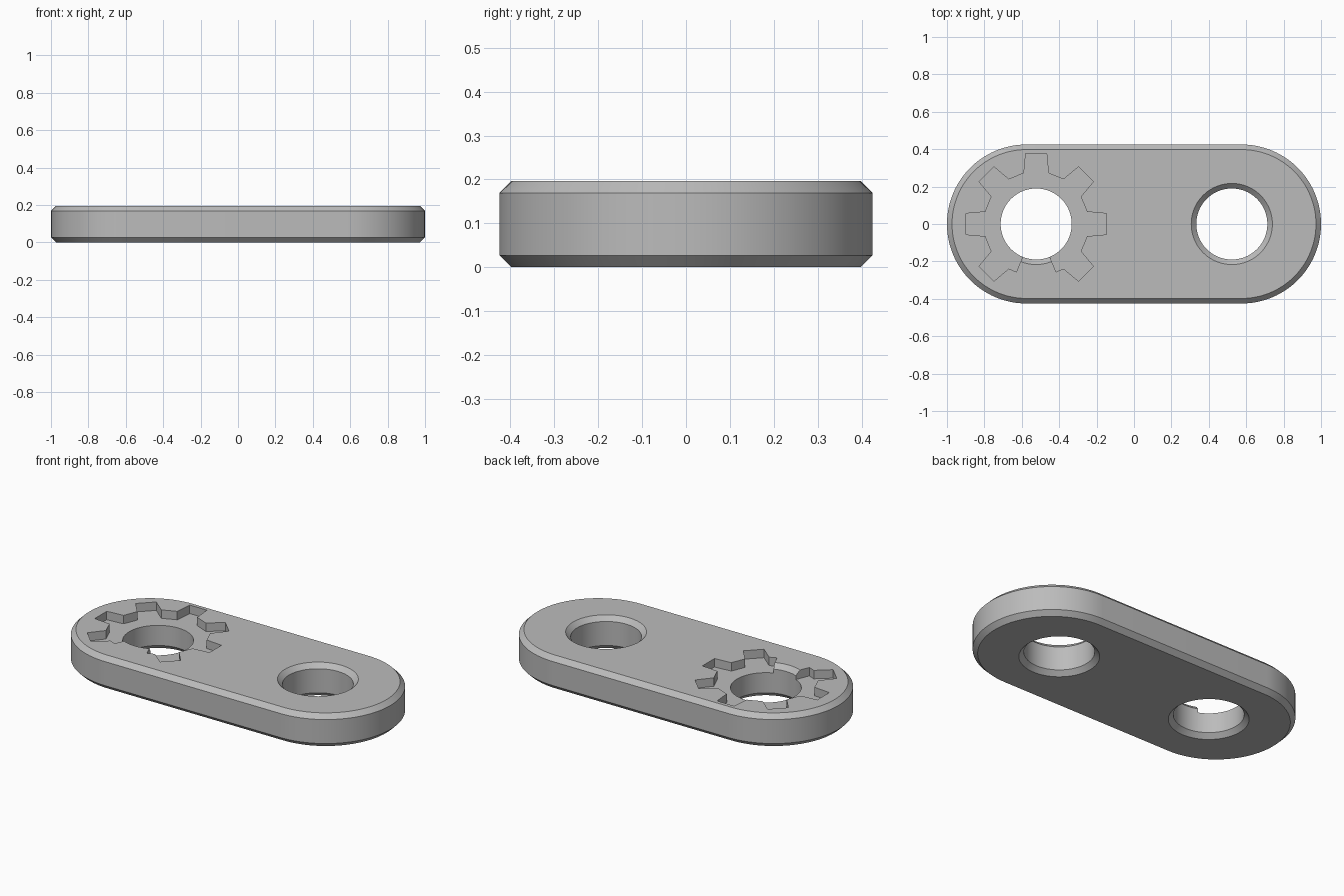
import bpy
import bmesh
from math import cos, sin, radians, pi

cube = bpy.data.objects.get("Cube")
if cube:
    bpy.data.objects.remove(cube, do_unlink=True)

HEIGHT, CHAMFER = 0.196, 0.027
END_RADIUS, END_X = 0.425, 0.575
HOLE_RADIUS, HOLE_X = 0.19, 0.523
RECESS_DEPTH = 0.05

grey = bpy.data.materials.new("plain grey")
grey.use_nodes = True
colour = (0.5, 0.5, 0.5, 1)
grey.diffuse_color = colour
grey.node_tree.nodes["Principled BSDF"].inputs["Base Color"].default_value = colour


def loft(name, loops):
    """Skin a stack of equal-length closed loops and cap both ends."""
    bm = bmesh.new()
    rings = [[bm.verts.new(p) for p in loop] for loop in loops]
    for low, high in zip(rings, rings[1:]):
        n = len(low)
        for i in range(n):
            j = (i + 1) % n
            bm.faces.new((low[i], low[j], high[j], high[i]))
    bm.faces.new(rings[0][::-1])
    bm.faces.new(rings[-1])
    bmesh.ops.recalc_face_normals(bm, faces=bm.faces)
    mesh = bpy.data.meshes.new(name)
    bm.to_mesh(mesh)
    bm.free()
    mesh.materials.append(grey)
    obj = bpy.data.objects.new(name, mesh)
    bpy.context.collection.objects.link(obj)
    return obj


def stadium(radius, z, steps=48):
    points = []
    for side, start in ((1, -pi / 2), (-1, pi / 2)):
        for i in range(steps + 1):
            a = start + pi * i / steps
            points.append((side * END_X + radius * cos(a), radius * sin(a), z))
    return points


def circle(x, radius, z, steps=80):
    angles = [2 * pi * i / steps for i in range(steps)]
    return [(x + radius * cos(a), radius * sin(a), z) for a in angles]


def carve(target, cutter):
    cutter.hide_render = True
    mod = target.modifiers.new("cut", 'BOOLEAN')
    mod.operation = 'DIFFERENCE'
    mod.solver = 'EXACT'
    mod.object = cutter
    bpy.ops.object.modifier_apply(modifier=mod.name)
    bpy.data.objects.remove(cutter, do_unlink=True)


# Chamfered link plate with rounded ends
inner = END_RADIUS - CHAMFER
plate = loft("link_plate", [
    stadium(inner, 0), stadium(END_RADIUS, CHAMFER),
    stadium(END_RADIUS, HEIGHT - CHAMFER), stadium(inner, HEIGHT)])
bpy.context.view_layer.objects.active = plate
plate.select_set(True)

# Pin holes, flared at both faces
flare = HOLE_RADIUS + 2 * CHAMFER
for x in (-HOLE_X, HOLE_X):
    carve(plate, loft("hole_cutter", [
        circle(x, flare, -CHAMFER), circle(x, HOLE_RADIUS, CHAMFER),
        circle(x, HOLE_RADIUS, HEIGHT - CHAMFER),
        circle(x, flare, HEIGHT + CHAMFER)]))

# Toothed recess: seven teeth, with a solid wedge in place of the eighth
polar = [(0, 0), (-67.5, 0.277)]
for k in range(7):
    a = -45 + 45 * k
    polar += [(a - 13.5, 0.28), (a - 8.5, 0.38), (a + 8.5, 0.38), (a + 13.5, 0.28)]
polar.append((247.5, 0.277))


def gear(z):
    return [(-HOLE_X + r * cos(radians(a)), r * sin(radians(a)), z) for a, r in polar]


carve(plate, loft("recess_cutter", [gear(HEIGHT - RECESS_DEPTH), gear(HEIGHT + 0.1)]))

bpy.ops.object.shade_smooth_by_angle(angle=radians(25))
